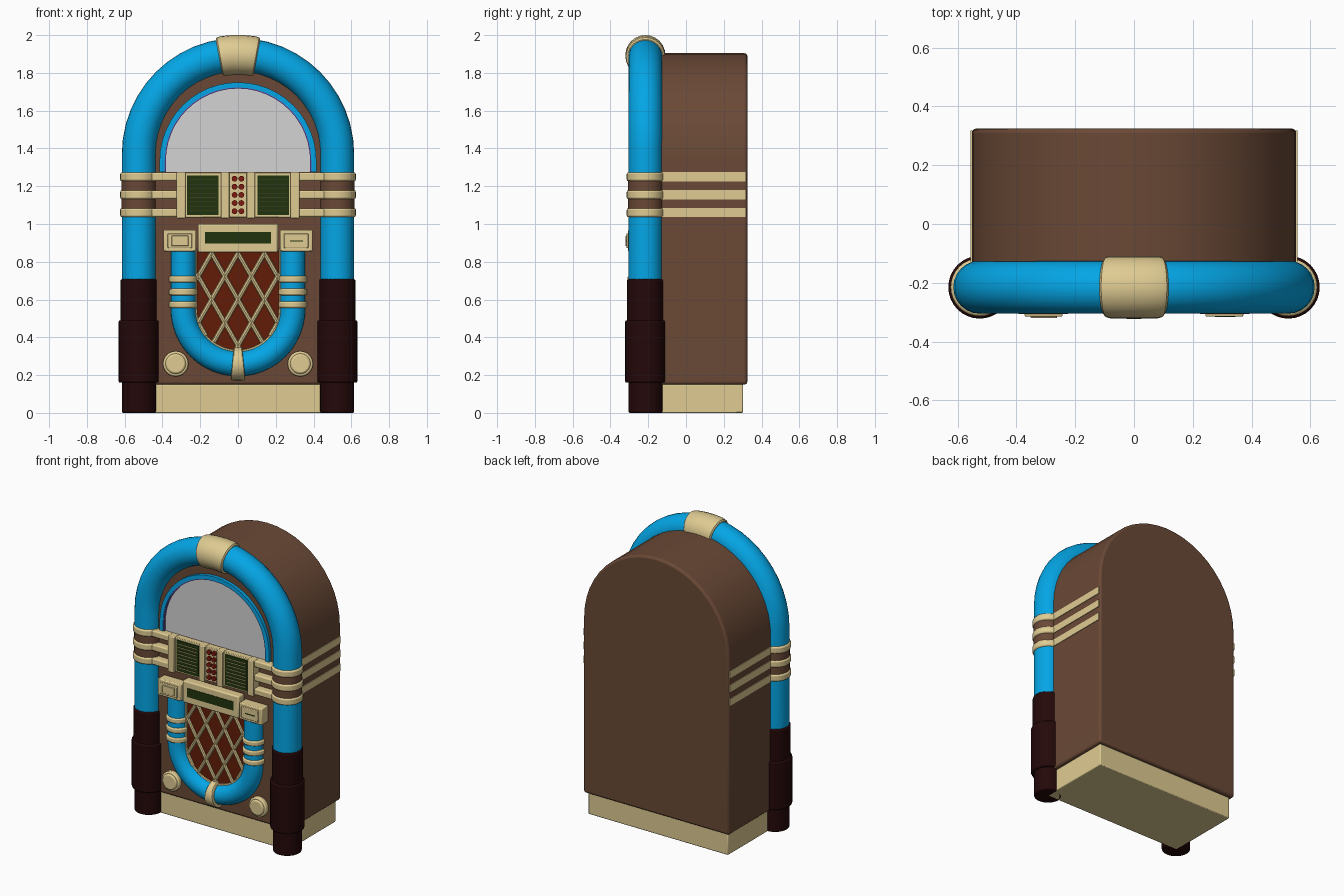
import bpy, bmesh, math
from mathutils import Matrix

if "Cube" in bpy.data.objects:
    bpy.data.objects.remove(bpy.data.objects["Cube"])


def material(name, r, g, b):
    m = bpy.data.materials.new(name)
    lin = lambda c: ((c / 255 + 0.055) / 1.055) ** 2.4 if c > 10 else c / 255 / 12.92
    m.diffuse_color = (lin(r), lin(g), lin(b), 1)
    m.use_nodes = True
    m.node_tree.nodes["Principled BSDF"].inputs["Base Color"].default_value = m.diffuse_color
    return m


BROWN = material("walnut brown", 106, 73, 54)
BLUE = material("bright blue", 4, 166, 230)
CREAM = material("cream", 223, 203, 146)
MAROON = material("dark maroon", 36, 8, 9)
GLASS = material("pale grey glass", 211, 211, 211)
RUST = material("rust red", 98, 28, 8)
GREEN = material("dark green", 32, 52, 12)
RED = material("button red", 126, 26, 16)
PURPLE = material("purple", 112, 84, 180)

FRONT = -0.235      # cabinet front plane
TX, TY = 0.525, -0.215   # big tube column centre
ZC = 1.37           # big arch centre height


def finish(name, bm, mat, bevel=0.0, segs=2):
    bmesh.ops.recalc_face_normals(bm, faces=bm.faces[:])
    me = bpy.data.meshes.new(name)
    bm.to_mesh(me)
    bm.free()
    me.materials.append(mat)
    ob = bpy.data.objects.new(name, me)
    bpy.context.collection.objects.link(ob)
    if bevel:
        mod = ob.modifiers.new("bevel", 'BEVEL')
        mod.width, mod.segments, mod.limit_method = bevel, segs, 'ANGLE'
        mod.angle_limit = math.radians(40)
    return ob


def box(name, x0, x1, y0, y1, z0, z1, mat, bevel=0.0):
    bm = bmesh.new()
    bmesh.ops.create_cube(bm, size=1)
    for v in bm.verts:
        v.co = ((x0 + x1) / 2 + v.co.x * (x1 - x0),
                (y0 + y1) / 2 + v.co.y * (y1 - y0),
                (z0 + z1) / 2 + v.co.z * (z1 - z0))
    return finish(name, bm, mat, bevel)


def cylinder(name, x, y, z, r, h, mat, axis='Z', bevel=0.0, sides=32):
    """Cylinder centred on a point."""
    bm = bmesh.new()
    rot = Matrix.Rotation(math.pi / 2, 4, 'X') if axis == 'Y' else Matrix()
    bmesh.ops.create_cone(bm, cap_ends=True, segments=sides, radius1=r, radius2=r,
                          depth=h, matrix=Matrix.Translation((x, y, z)) @ rot)
    return finish(name, bm, mat, bevel)


def arch(hw, zc, zend, up=1, steps=24):
    """Path of two straight legs joined by a half circle (up or down)."""
    arc = [(hw * math.cos(math.pi * i / steps), zc + up * hw * math.sin(math.pi * i / steps))
           for i in range(steps + 1)]
    return [(hw, zend)] + arc + [(-hw, zend)]


def plate(name, pts, y0, y1, mat, bevel=0.0):
    """Extrude an outline in the front plane through the depth."""
    bm = bmesh.new()
    f = bm.faces.new([bm.verts.new((x, y0, z)) for x, z in pts])
    ext = bmesh.ops.extrude_face_region(bm, geom=[f])['geom']
    for v in ext:
        if isinstance(v, bmesh.types.BMVert):
            v.co.y = y1
    return finish(name, bm, mat, bevel, 3)


def arch_band(name, r0, r1, zc, zend, y0, y1, mat):
    """Flat arched strip between two radii."""
    plate(name, arch(r1, zc, zend) + arch(r0, zc, zend)[::-1], y0, y1, mat)


def sweep(name, pts, y, radius, mat, sides=24):
    """Round tube along a path in the front plane; radius may be a list."""
    bm = bmesh.new()
    rings = []
    for i, (x, z) in enumerate(pts):
        a, b = pts[max(i - 1, 0)], pts[min(i + 1, len(pts) - 1)]
        dx, dz = b[0] - a[0], b[1] - a[1]
        d = math.hypot(dx, dz)
        nx, nz = -dz / d, dx / d
        r = radius[i] if isinstance(radius, list) else radius
        rings.append([bm.verts.new((x + nx * r * math.cos(t), y + r * math.sin(t),
                                    z + nz * r * math.cos(t)))
                      for t in (2 * math.pi * k / sides for k in range(sides))])
    for p, q in zip(rings, rings[1:]):
        for k in range(sides):
            bm.faces.new((p[k], p[(k + 1) % sides], q[(k + 1) % sides], q[k]))
    bm.faces.new(rings[0])
    bm.faces.new(rings[-1])
    return finish(name, bm, mat)


def clip(name, R, zc, mid, half, r, lip, y):
    """Collar around a curved tube, with slightly rounded rims."""
    ts = [-1, -0.94, -0.8, -0.3, 0.3, 0.8, 0.94, 1]
    pts = [(R * math.cos(mid + half * t), zc + R * math.sin(mid + half * t)) for t in ts]
    rad = [r - lip, r - lip * 0.3, r, r, r, r, r - lip * 0.3, r - lip]
    sweep(name, pts, y, rad, CREAM)


# Cabinet and plinth
plate("cabinet", arch(0.552, 1.352, 0.15), FRONT, 0.325, BROWN, 0.015)
box("plinth", -0.53, 0.53, -0.215, 0.302, 0, 0.152, CREAM, 0.006)

# Big arched tube with top collar
sweep("arch_tube", arch(TX, ZC, 0.60), TY, 0.09, BLUE)
clip("top_collar", TX, ZC, math.pi / 2, math.radians(11), 0.106, 0.012, TY)

# Display window
plate("window_glass", arch(0.387, 1.335, 1.275), FRONT - 0.006, FRONT + 0.01, GLASS)
arch_band("window_rim", 0.388, 0.415, 1.335, 1.275, FRONT - 0.022, FRONT + 0.01, BLUE)
arch_band("window_inner_rim", 0.382, 0.388, 1.335, 1.275, FRONT - 0.018, FRONT + 0.01, PURPLE)

BANDS = (1.06, 1.155, 1.25)
for s, side in ((-1, "left"), (1, "right")):
    def sbox(name, x0, x1, *rest):
        return box(side + "_" + name, *sorted((s * x0, s * x1)), *rest)

    # Stepped feet under the columns
    for part, r, z0, z1 in (("foot", 0.09, 0, 0.18), ("lower_sleeve", 0.107, 0.16, 0.49),
                            ("upper_sleeve", 0.097, 0.47, 0.708)):
        cylinder(f"{side}_{part}", s * TX, TY, (z0 + z1) / 2, r, z1 - z0, MAROON, bevel=0.008)

    # Trim bands around the column, along the cabinet side and across the front
    cylinder(side + "_band_backing", s * TX, TY, 1.155, 0.0915, 0.20, BROWN)
    for z in BANDS:
        cylinder(side + "_column_ring", s * TX, TY, z, 0.099, 0.048, CREAM, bevel=0.01)
        sbox("side_band", 0.50, 0.5565, -0.15, 0.318, z - 0.024, z + 0.024, CREAM)
        sbox("front_band", 0.31, 0.46, -0.285, FRONT + 0.02, z - 0.022, z + 0.022, CREAM, 0.008)

    # Title screens with projecting divider ledges
    sbox("selector_end", 0.278, 0.325, -0.30, FRONT, 1.03, 1.275, CREAM, 0.005)
    sbox("selector_post", 0.046, 0.09, -0.30, FRONT, 1.03, 1.275, CREAM, 0.005)
    sbox("title_screen", 0.102, 0.269, -0.284, FRONT, 1.047, 1.257, GREEN)
    for i in range(1, 9):
        z = 1.047 + 0.0233 * i
        sbox("title_ledge", 0.112, 0.259, -0.292, -0.28, z - 0.0015, z + 0.0015, CREAM)

    # Coin boxes
    sbox("coin_box", 0.222, 0.395, -0.307, FRONT, 0.855, 0.968, CREAM, 0.006)
    sbox("coin_plate", 0.243, 0.372, -0.315, -0.30, 0.872, 0.950, CREAM, 0.004)
    if s > 0:
        sbox("coin_slot", 0.275, 0.345, -0.317, -0.31, 0.907, 0.913, GREEN)
    else:
        sbox("coin_button", 0.262, 0.352, -0.32, -0.31, 0.884, 0.938, CREAM, 0.003)

    # Rings on the small tube and round knobs
    for z in (0.573, 0.64, 0.707):
        cylinder(side + "_grille_ring", s * 0.29, FRONT, z, 0.075, 0.035, CREAM, bevel=0.008)
    cylinder(side + "_knob_rim", s * 0.33, FRONT - 0.012, 0.26, 0.067, 0.035, CREAM, 'Y', 0.008)
    cylinder(side + "_knob", s * 0.33, FRONT - 0.022, 0.26, 0.054, 0.034, CREAM, 'Y', 0.01)

# Selector panel and buttons
box("selector_panel", -0.31, 0.31, -0.279, FRONT, 1.035, 1.272, CREAM, 0.004)
for i in range(5):
    for x in (-0.018, 0.018):
        cylinder("selector_button", x, -0.284, 1.068 + 0.043 * i, 0.0155, 0.02, RED, 'Y', sides=12)

# Centre display box
box("centre_display_box", -0.213, 0.213, -0.298, FRONT, 0.85, 1.0, CREAM, 0.008)
box("centre_display", -0.175, 0.175, -0.301, -0.29, 0.897, 0.957, GREEN)

# Speaker grille and its U-shaped tube
plate("grille_panel", arch(0.235, 0.55, 0.86, -1), FRONT - 0.006, FRONT + 0.01, RUST)
sweep("grille_tube", arch(0.29, 0.55, 0.87, -1), FRONT, 0.066, BLUE)
sweep("grille_rim", arch(0.225, 0.55, 0.87, -1), FRONT - 0.006, 0.009, CREAM, 8)
clip("grille_bottom_collar", 0.29, 0.55, -math.pi / 2, math.radians(6), 0.088, 0.008, FRONT)

# Crossed lattice bars, trimmed to the grille outline
for s in (-1, 1):
    for k in range(-3, 4):
        inside = []
        for i in range(101):
            z = 0.32 + 0.0055 * i
            x = s * (0.14 * k + (z - 0.6) / 1.75)
            if z < 0.86 and abs(x) < 0.222 and (z > 0.55 or math.hypot(x, z - 0.55) < 0.222):
                inside.append((x, z))
        if len(inside) > 8:
            sweep("lattice_bar", [inside[0], inside[-1]], FRONT - 0.01, 0.0125, CREAM, 8)

# Smooth shading with crisp edges
bpy.ops.object.select_all(action='SELECT')
bpy.context.view_layer.objects.active = bpy.data.objects["cabinet"]
bpy.ops.object.shade_smooth_by_angle(angle=math.radians(35))
